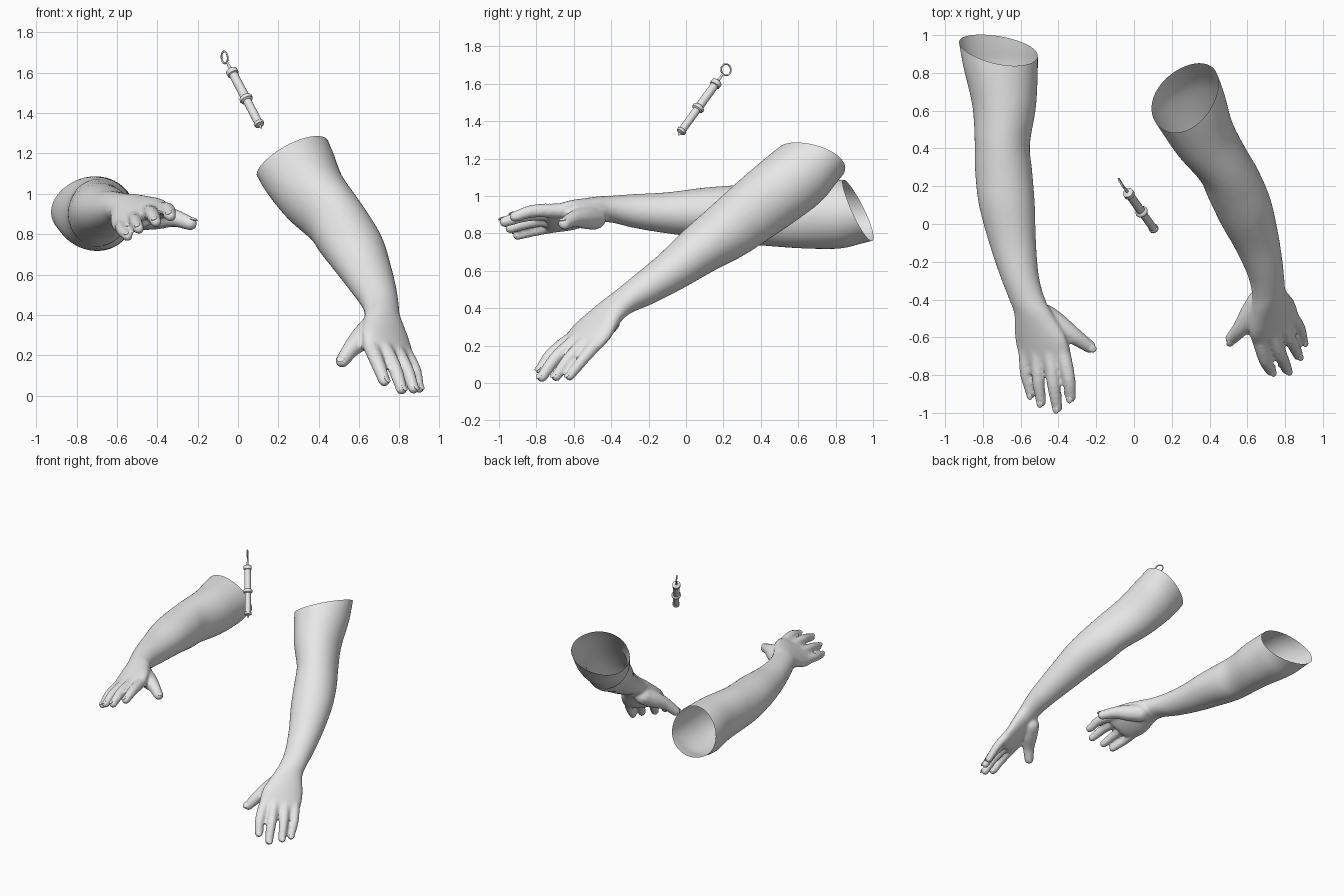
import bpy, bmesh, math
from mathutils import Vector, Matrix

if "Cube" in bpy.data.objects:
    bpy.data.objects.remove(bpy.data.objects["Cube"])

grey = bpy.data.materials.new("plain_grey")
grey.use_nodes = True
grey.diffuse_color = (0.8, 0.8, 0.8, 1)
grey.node_tree.nodes["Principled BSDF"].inputs["Base Color"].default_value = (0.8, 0.8, 0.8, 1)


def spline(rows, steps):
    """Smooth curve through rows of numbers."""
    pts = [Vector(r) for r in rows]
    pts = [2 * pts[0] - pts[1]] + pts + [2 * pts[-1] - pts[-2]]
    out = []
    for a, b, c, d in zip(pts, pts[1:], pts[2:], pts[3:]):
        for i in range(steps):
            t = i / steps
            out.append(b + (c - a) * (t / 2) + (2 * a - 5 * b + 4 * c - d) * (t * t / 2)
                       + (3 * b - a - 3 * c + d) * (t ** 3 / 2))
    return out + [pts[-2]]


def loft(bm, rings):
    """Closed tube through rings of points."""
    loops = [[bm.verts.new(p) for p in ring] for ring in rings]
    n = len(loops[0])
    for lo, hi in zip(loops, loops[1:]):
        for i in range(n):
            j = (i + 1) % n
            bm.faces.new((lo[i], lo[j], hi[j], hi[i]))
    bm.faces.new(loops[0][::-1])
    bm.faces.new(loops[-1])
    bmesh.ops.recalc_face_normals(bm, faces=bm.faces)


def make_object(name, bm):
    mesh = bpy.data.meshes.new(name)
    bm.to_mesh(mesh)
    bm.free()
    mesh.materials.append(grey)
    mesh.shade_smooth()
    mesh.set_sharp_from_angle(angle=math.radians(40))
    obj = bpy.data.objects.new(name, mesh)
    bpy.context.collection.objects.link(obj)
    return obj


def axes(origin, x, y, z):
    m = Matrix((x, y, z)).transposed().to_4x4()
    m.translation = origin
    return m


# Arm sections: centre x, y, z, half width, half height, roll
SECTIONS = [
    (-.725, 1.12, .94, .225, .15, 0),
    (-.717, .95, .917, .208, .168, 0),
    (-.705, .82, .903, .196, .184, 0),
    (-.687, .62, .90, .168, .18, 0),
    (-.697, .42, .902, .146, .168, 0),
    (-.69, .28, .902, .151, .157, 0),
    (-.673, .1, .91, .148, .135, 0),
    (-.643, -.1, .91, .124, .11, 0),
    (-.605, -.28, .92, .102, .09, .05),
    (-.565, -.4, .93, .096, .071, .15),
    (-.53, -.48, .925, .106, .068, .3),
    (-.495, -.6, .9, .145, .06, .42),
    (-.475, -.7, .88, .144, .047, .42),
    (-.47, -.745, .875, .12, .035, .42),
]
# Digit paths: x, y, z, radius, from hand to tip
DIGITS = {
    "index": [(-.385, -.64, .92, .042), (-.347, -.81, .92, .036), (-.335, -.915, .89, .029)],
    "middle": [(-.445, -.66, .91, .042), (-.427, -.84, .9, .036), (-.407, -.97, .862, .029)],
    "ring": [(-.515, -.66, .88, .04), (-.507, -.82, .863, .034), (-.492, -.94, .828, .028)],
    "little": [(-.575, -.64, .85, .037), (-.574, -.78, .822, .032), (-.547, -.9, .79, .026)],
    "thumb": [(-.47, -.49, .885, .066), (-.4, -.54, .885, .062),
              (-.315, -.595, .88, .045), (-.235, -.65, .852, .034)],
}
RIM = Vector((-.72, .92, .925))
RIM_NORMAL = Vector((.154, .9, .41))
HAND_BACK = Vector((-.44, -.1, .89))
THUMB_BACK = Vector((.5, -.3, .8))


def arm_solid():
    bm = bmesh.new()
    rings = []
    for x, y, z, w, h, roll in spline(SECTIONS, 6):
        turn = Matrix.Rotation(-roll, 3, 'Y')
        rings.append([Vector((x, y, z)) + turn @ Vector((w * math.cos(a), 0, h * math.sin(a)))
                      for a in (math.tau * k / 40 for k in range(40))])
    loft(bm, rings)
    # fingers and thumb as chains of overlapping balls
    for path in DIGITS.values():
        for x, y, z, r in spline(path, 8):
            bmesh.ops.create_icosphere(bm, subdivisions=2, radius=r + .001,
                                       matrix=Matrix.Translation((x, y, z)))
    return make_object("arm_blank", bm)


def add_nails(bm):
    for name, path in DIGITS.items():
        tip, before = Vector(path[-1][:3]), Vector(path[-2][:3])
        along = (tip - before).normalized()
        up = THUMB_BACK if name == "thumb" else HAND_BACK
        up = (up - along * up.dot(along)).normalized()
        r = path[-1][3]
        place = axes(tip + up * r * .78 + along * r * .25, along, up.cross(along), up)
        bmesh.ops.create_uvsphere(bm, u_segments=16, v_segments=8, radius=r,
                                  matrix=place @ Matrix.Diagonal((.75, .6, .2, 1)))


# Blend the solid into one skin, then cut it open at the upper arm
blank = arm_solid()
remesh = blank.modifiers.new("blend", 'REMESH')
remesh.mode = 'VOXEL'
remesh.voxel_size = .01
soften = blank.modifiers.new("soften", 'SMOOTH')
soften.factor = .5
soften.iterations = 6
bpy.context.view_layer.update()
skin = bpy.data.meshes.new_from_object(blank.evaluated_get(bpy.context.evaluated_depsgraph_get()))
bpy.data.objects.remove(blank)


def arm(name, matrix):
    bm = bmesh.new()
    bm.from_mesh(skin)
    bmesh.ops.bisect_plane(bm, geom=bm.verts[:] + bm.edges[:] + bm.faces[:], plane_co=RIM,
                           plane_no=RIM_NORMAL, clear_outer=True)
    add_nails(bm)
    bm.transform(matrix)
    if matrix.determinant() < 0:
        bmesh.ops.reverse_faces(bm, faces=bm.faces)
    return make_object(name, bm)


def pose(rim, tip, index, little, side):
    """Frame of an arm from its rim centre and fingertips."""
    tip = Vector(tip)
    along = (tip - Vector(rim)).normalized()
    across = Vector(index) - Vector(little)
    across = (across - along * across.dot(along)).normalized()
    return axes(tip, along, across, along.cross(across) * side)


right_pose = pose(RIM, *(DIGITS[d][-1][:3] for d in ("middle", "index", "little")), 1)
left_pose = pose((.27, .685, 1.2), (.81, -.77, .033), (.73, -.77, .075), (.905, -.61, .04), -1)
arm("right_arm", Matrix.Identity(4))
arm("left_arm", left_pose @ right_pose.inverted())

# Small turned handle: radius, distance along the axis
PROFILE = [(.002, -.022), (.005, -.018), (.006, -.004), (.014, 0), (.024, .002), (.026, .016),
           (.021, .02), (.021, .16), (.031, .166), (.034, .175), (.031, .184), (.023, .19),
           (.022, .335), (.029, .338), (.029, .362), (.02, .368), (.008, .371), (.005, .42)]
foot, head = Vector((.108, -.03, 1.34)), Vector((-.035, .17, 1.615))
axis = (head - foot).normalized()
side = Vector((.89, .45, 0))
side = (side - axis * side.dot(axis)).normalized()
bm = bmesh.new()
loft(bm, [[(r * math.cos(a), r * math.sin(a), t) for a in (math.tau * k / 32 for k in range(32))]
          for r, t in PROFILE])
bm.transform(axes(foot, side, axis.cross(side), axis))
make_object("handle", bm)

# Ring on the end of the handle
bpy.ops.mesh.primitive_torus_add(major_radius=.03, minor_radius=.0045,
                                 major_segments=40, minor_segments=10)
ring = bpy.context.object
ring.name = "handle_ring"
ring.data.materials.append(grey)
ring.data.shade_smooth()
ring.matrix_world = axes(foot + axis * .45, axis, side.cross(axis), side)
